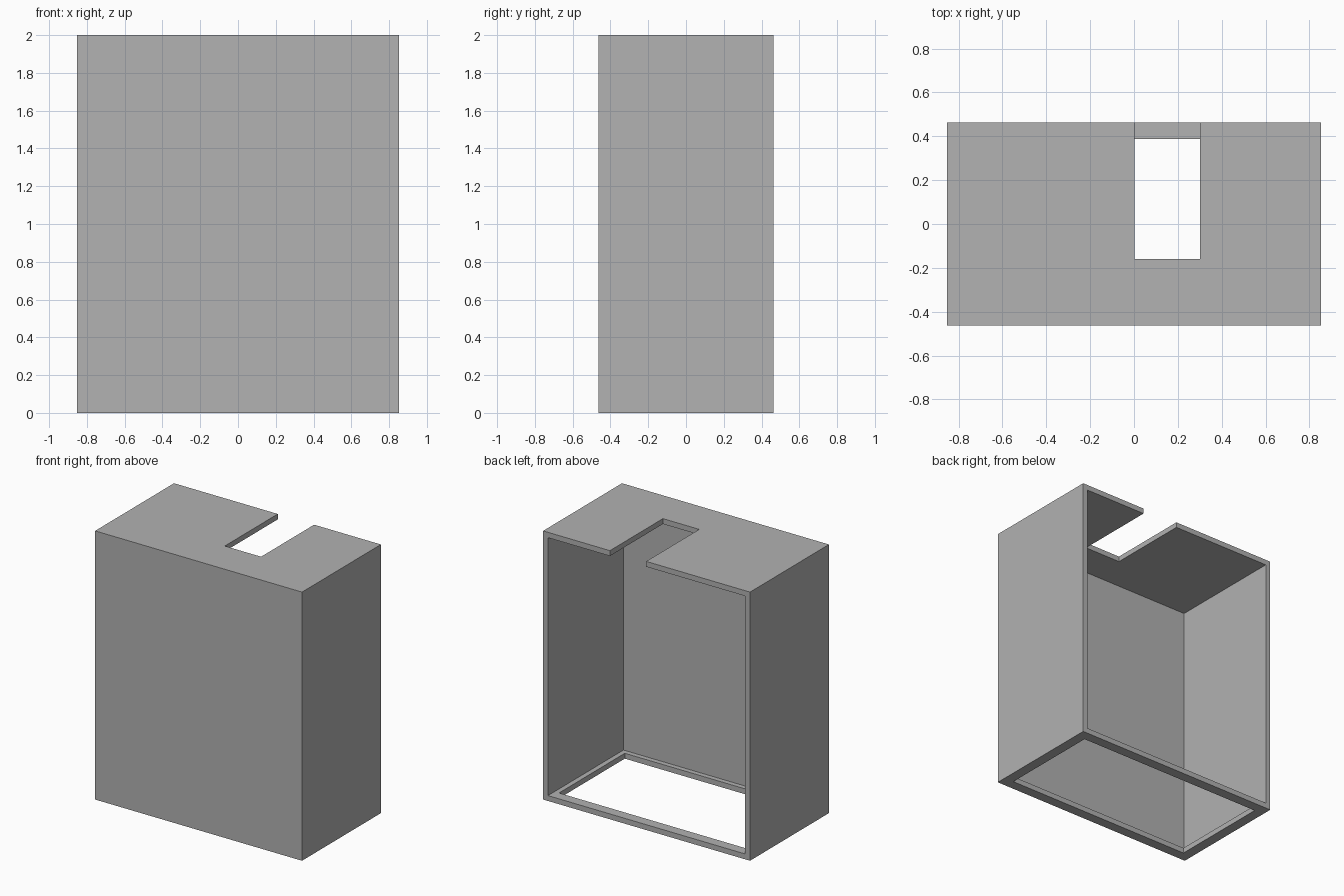
import bpy

default_cube = bpy.data.objects.get("Cube")
if default_cube:
    bpy.data.objects.remove(default_cube, do_unlink=True)

W, D, H = 0.852, 0.464, 2.0   # half width, half depth, height
WALL = 0.04                   # board thickness
RAIL = 0.077                  # width of the open base frame
OVER = 0.2                    # how far cutters reach past the body


def box(name, low, high):
    """Box between two opposite corners."""
    bpy.ops.mesh.primitive_cube_add(
        size=1, location=[(a + b) / 2 for a, b in zip(low, high)])
    obj = bpy.context.object
    obj.name = obj.data.name = name
    obj.scale = [b - a for a, b in zip(low, high)]
    bpy.ops.object.transform_apply(location=True, rotation=False, scale=True)
    return obj


def cut(body, cutter):
    """Subtract a cutter from the body and discard it."""
    cutter.hide_render = True
    mod = body.modifiers.new(cutter.name, 'BOOLEAN')
    mod.operation = 'DIFFERENCE'
    mod.solver = 'EXACT'
    mod.object = cutter
    bpy.context.view_layer.objects.active = body
    bpy.ops.object.modifier_apply(modifier=mod.name)
    bpy.data.objects.remove(cutter, do_unlink=True)


# Cabinet body
shell = box("cabinet_shell", (-W, -D, 0), (W, D, H))

# Interior, open at the back
cut(shell, box("interior_cutter", (-W + WALL, -D + WALL, WALL),
               (W - WALL, D + OVER, H - WALL)))

# Open base, leaving a narrow frame
cut(shell, box("base_cutter", (-W + RAIL, -D + RAIL, -OVER),
               (W - RAIL, D - RAIL, WALL + OVER)))

# Slot in the top board, running out to the back edge
cut(shell, box("slot_cutter", (0.003, -0.16, H - WALL - OVER),
               (0.302, D + OVER, H + OVER)))

# Plain grey finish
grey = bpy.data.materials.new("plain_grey")
grey.use_nodes = True
colour = (0.445, 0.445, 0.445, 1)
grey.diffuse_color = colour
grey.node_tree.nodes["Principled BSDF"].inputs["Base Color"].default_value = colour
shell.data.materials.clear()
shell.data.materials.append(grey)
